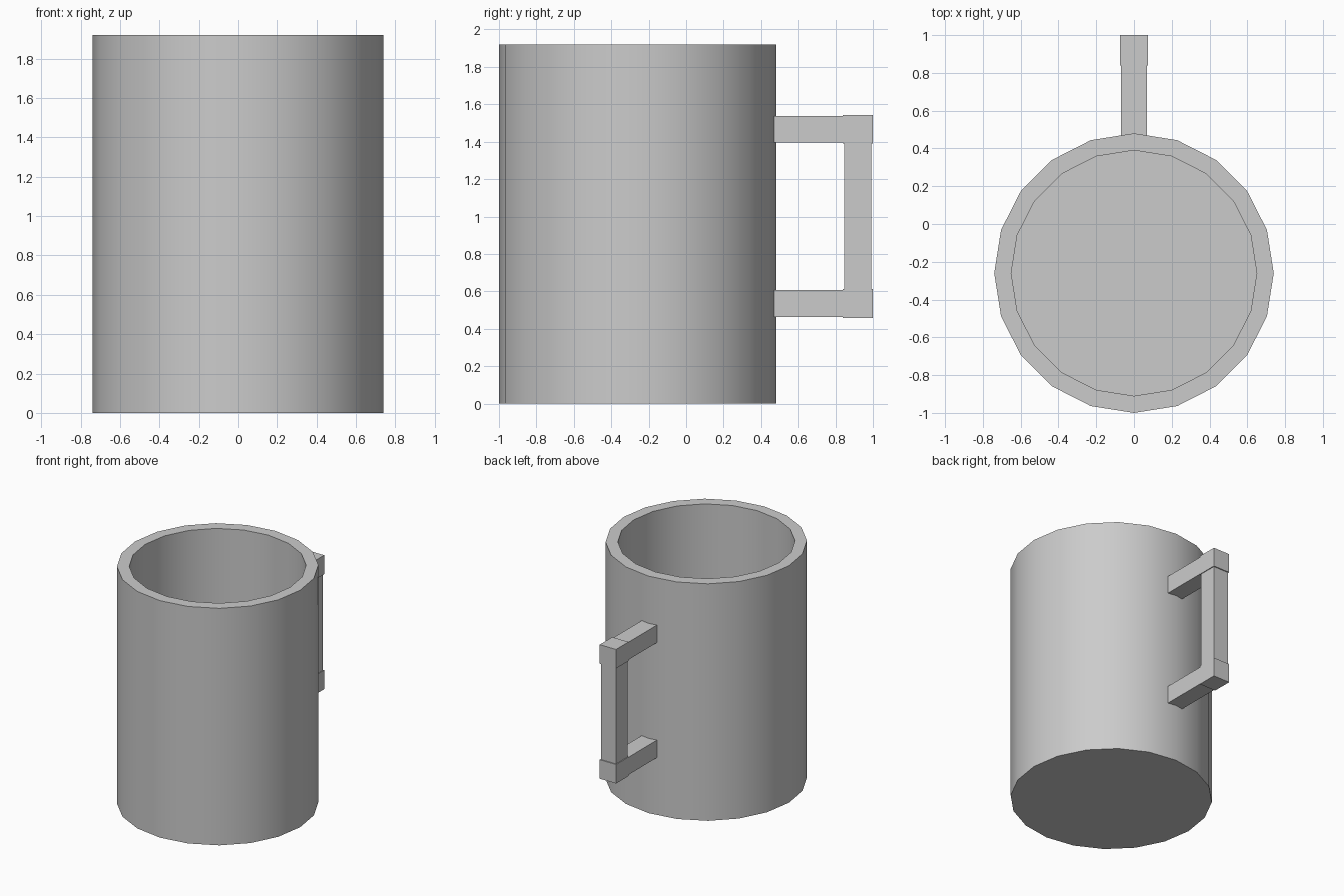
import bpy, bmesh
from math import sin, cos, tau, radians

if "Cube" in bpy.data.objects:
    bpy.data.objects.remove(bpy.data.objects["Cube"])

SIDES = 20
CENTRE_Y = -0.26


def finish(name, bm):
    bmesh.ops.recalc_face_normals(bm, faces=bm.faces)
    mesh = bpy.data.meshes.new(name)
    bm.to_mesh(mesh)
    bm.free()
    obj = bpy.data.objects.new(name, mesh)
    bpy.context.collection.objects.link(obj)
    return obj


def lathe(name, profile):
    """Turn (radius, z) points around the cup axis and cap both ends."""
    bm = bmesh.new()
    rings = [[bm.verts.new((r * cos(tau * i / SIDES), CENTRE_Y + r * sin(tau * i / SIDES), z))
              for i in range(SIDES)] for r, z in profile]
    for a, b in zip(rings, rings[1:]):
        for i in range(SIDES):
            j = (i + 1) % SIDES
            bm.faces.new((a[i], a[j], b[j], b[i]))
    bm.faces.new(rings[0])
    bm.faces.new(rings[-1])
    return finish(name, bm)


def box(name, half_x, y, z):
    bm = bmesh.new()
    bmesh.ops.create_cube(bm, size=1)
    for v in bm.verts:
        v.co = (v.co.x * 2 * half_x,
                y[0] + (v.co.y + 0.5) * (y[1] - y[0]),
                z[0] + (v.co.z + 0.5) * (z[1] - z[0]))
    return finish(name, bm)


# Hollow cup: outer wall, rim, inner wall, inner floor
cup = lathe("cup", [(0.74, 0), (0.74, 1.92), (0.65, 1.92), (0.65, 0.09)])
bpy.context.view_layer.objects.active = cup
cup.select_set(True)
bpy.ops.object.shade_smooth_by_angle(angle=radians(30))

# Handle: two arms and two slightly wider corner blocks, joined by a grip
for label, mid in (("lower", 0.535), ("upper", 1.467)):
    box(f"{label}_handle_arm", 0.068, (0.465, 0.845), (mid - 0.071, mid + 0.071))
    box(f"{label}_handle_corner", 0.073, (0.84, 1.0), (mid - 0.077, mid + 0.077))
box("handle_grip", 0.067, (0.847, 0.992), (0.6, 1.4))
